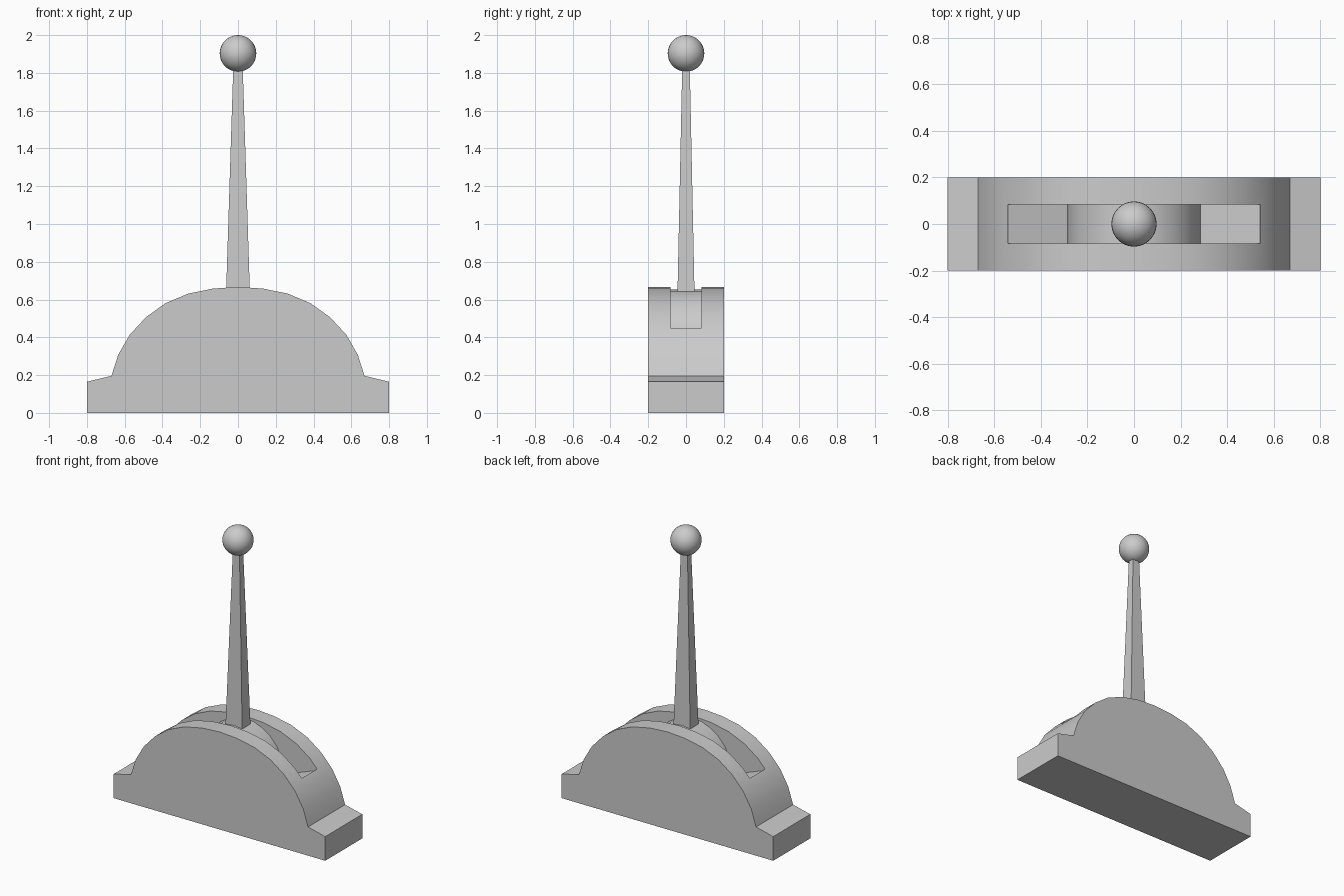
import bpy, bmesh

if "Cube" in bpy.data.objects:
    bpy.data.objects.remove(bpy.data.objects["Cube"])

def mirrored(half):
    """Complete a right-half profile (outside to centre, last point x = 0)."""
    return half + [(-x, z) for x, z in reversed(half[:-1])]

def make_object(name, bm):
    bmesh.ops.recalc_face_normals(bm, faces=bm.faces)
    mesh = bpy.data.meshes.new(name)
    bm.to_mesh(mesh)
    bm.free()
    obj = bpy.data.objects.new(name, mesh)
    bpy.context.collection.objects.link(obj)
    return obj

def extrude_profile(name, profile, half_depth):
    bm = bmesh.new()
    face = bm.faces.new([bm.verts.new((x, -half_depth, z)) for x, z in profile])
    ext = bmesh.ops.extrude_face_region(bm, geom=[face])["geom"]
    verts = [v for v in ext if isinstance(v, bmesh.types.BMVert)]
    bmesh.ops.translate(bm, verts=verts, vec=(0, 2 * half_depth, 0))
    return make_object(name, bm)

def smooth(obj):
    bpy.ops.object.select_all(action='DESELECT')
    obj.select_set(True)
    bpy.context.view_layer.objects.active = obj
    bpy.ops.object.shade_smooth_by_angle()

# Domed base with end feet
base = extrude_profile("base", mirrored([
    (0.80, 0), (0.80, 0.165), (0.67, 0.196), (0.634, 0.308), (0.573, 0.414),
    (0.488, 0.506), (0.385, 0.580), (0.265, 0.631), (0.133, 0.658), (0, 0.667)]), 0.20)

# Slot cutter: sloping end floors with a curved drum left between them
cutter = extrude_profile("slot_cutter", mirrored([
    (0.54, 0.80), (0.54, 0.44), (0.285, 0.345), (0.275, 0.45), (0.235, 0.525),
    (0.18, 0.585), (0.12, 0.622), (0.06, 0.645), (0, 0.652)]), 0.083)
cutter.hide_render = True

cut = base.modifiers.new("slot", 'BOOLEAN')
cut.operation = 'DIFFERENCE'
cut.solver = 'EXACT'
cut.object = cutter
bpy.context.view_layer.objects.active = base
bpy.ops.object.modifier_apply(modifier=cut.name)
bpy.data.objects.remove(cutter)
smooth(base)

# Tapered rectangular lever
bm = bmesh.new()
bmesh.ops.create_cube(bm, size=2)
for v in bm.verts:
    hx, hy, z = (0.025, 0.020, 1.83) if v.co.z > 0 else (0.063, 0.045, 0.635)
    v.co = (v.co.x * hx, v.co.y * hy, z)
make_object("lever", bm)

# Round knob
bm = bmesh.new()
bmesh.ops.create_uvsphere(bm, u_segments=32, v_segments=16, radius=0.097)
bmesh.ops.translate(bm, verts=bm.verts, vec=(0, 0, 1.903))
smooth(make_object("knob", bm))
